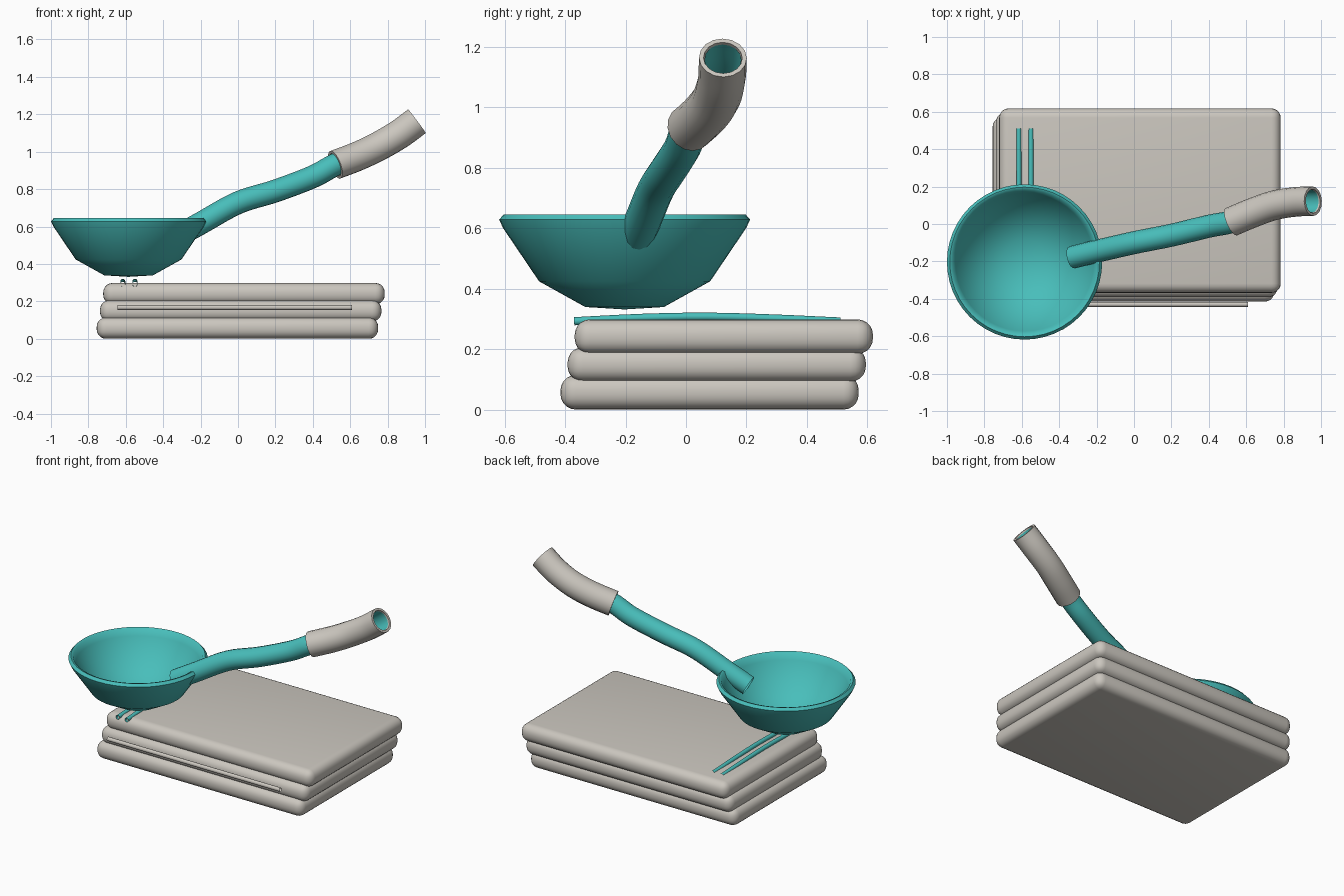
import bpy, bmesh, math
from mathutils import Vector

if "Cube" in bpy.data.objects:
    bpy.data.objects.remove(bpy.data.objects["Cube"])


def make_mat(name, rgb):
    m = bpy.data.materials.new(name)
    m.diffuse_color = (*rgb, 1)
    m.use_nodes = True
    m.node_tree.nodes["Principled BSDF"].inputs["Base Color"].default_value = m.diffuse_color
    return m


TEAL = make_mat("teal", (0.065, 0.515, 0.495))
GREY = make_mat("warm_grey", (0.60, 0.57, 0.52))


def finish(name, bm, mat, angle=40):
    me = bpy.data.meshes.new(name)
    bm.to_mesh(me)
    bm.free()
    ob = bpy.data.objects.new(name, me)
    bpy.context.collection.objects.link(ob)
    me.materials.append(mat)
    bpy.ops.object.select_all(action='DESELECT')
    ob.select_set(True)
    bpy.context.view_layer.objects.active = ob
    bpy.ops.object.shade_smooth_by_angle(angle=math.radians(angle))
    return ob


def bridge(bm, a, b):
    n = len(a)
    for i in range(n):
        j = (i + 1) % n
        bm.faces.new((a[i], a[j], b[j], b[i]))


def smooth_path(pts, steps):
    """Catmull-Rom samples through the points."""
    p = [Vector(q) for q in pts]
    p = [2 * p[0] - p[1]] + p + [2 * p[-1] - p[-2]]
    out = []
    for i in range(1, len(p) - 2):
        a, b, c, d = p[i - 1:i + 3]
        for k in range(steps):
            t = k / steps
            out.append(0.5 * (2 * b + (c - a) * t + (2 * a - 5 * b + 4 * c - d) * t ** 2
                              + (3 * b - a - 3 * c + d) * t ** 3))
    return out + [p[-2]]


def tube(name, pts, radius, mat, sides=16, steps=6, inner=None):
    """Open tube along a path; with an inner radius it gets a wall and end rims."""
    path = smooth_path(pts, steps)
    bm = bmesh.new()

    def rings(r):
        out = []
        for i, c in enumerate(path):
            tan = (path[min(i + 1, len(path) - 1)] - path[max(i - 1, 0)]).normalized()
            u = tan.cross(Vector((0, 0, 1))).normalized()
            v = u.cross(tan)
            out.append([bm.verts.new(c + r * (u * math.cos(a) + v * math.sin(a)))
                        for a in (-2 * math.pi * k / sides for k in range(sides))])
        return out

    loops = rings(radius)
    if inner:
        loops += rings(inner)[::-1]
        loops.append(loops[0])
    for a, b in zip(loops, loops[1:]):
        bridge(bm, a, b)
    if inner:
        bmesh.ops.recalc_face_normals(bm, faces=bm.faces)
    return finish(name, bm, mat)


# Stack of three rounded slabs, each shifted a little
for i, name in enumerate(("bottom_slab", "middle_slab", "top_slab")):
    bm = bmesh.new()
    bmesh.ops.create_cube(bm, size=1)
    bmesh.ops.scale(bm, vec=(1.505, 0.986, 0.114), verts=bm.verts)
    bmesh.ops.bevel(bm, geom=bm.edges[:], offset=0.05, segments=5,
                    profile=0.5, affect='EDGES')
    bmesh.ops.translate(bm, vec=(-0.003 + 0.0175 * i, 0.078 + 0.0235 * i, 0.057 + 0.092 * i),
                        verts=bm.verts)
    finish(name, bm, GREY)

# Bowl: lathed profile, outside then over the rim and down the inside
CX, CY, SEG = -0.585, -0.203, 48
profile = [(0.13, 0.339), (0.283, 0.424), (0.402, 0.60), (0.415, 0.628), (0.40, 0.645),
           (0.385, 0.64), (0.37, 0.60), (0.26, 0.445), (0.12, 0.366)]
bm = bmesh.new()
loops = [[bm.verts.new((CX + r * math.cos(2 * math.pi * k / SEG),
                        CY + r * math.sin(2 * math.pi * k / SEG), z)) for k in range(SEG)]
         for r, z in profile]
for a, b in zip(loops, loops[1:]):
    bridge(bm, a, b)
for loop, z in ((loops[0], 0.331), (loops[-1], 0.357)):
    tip = bm.verts.new((CX, CY, z))
    for k in range(SEG):
        bm.faces.new((loop[k], loop[(k + 1) % SEG], tip))
bmesh.ops.recalc_face_normals(bm, faces=bm.faces)
finish("bowl", bm, TEAL, 60)

# Long hollow handle and the sleeve around its end
grip_path = [(0.52, 0.012, 0.93), (0.64, 0.062, 0.976), (0.75, 0.10, 1.028),
             (0.86, 0.118, 1.092), (0.957, 0.122, 1.163)]
handle_path = [(-0.33, -0.178, 0.545), (-0.2, -0.146, 0.617), (0, -0.10, 0.727),
               (0.2, -0.06, 0.79), (0.4, -0.012, 0.866)]
tube("handle", handle_path + grip_path[:-1] + [(0.95, 0.122, 1.158)], 0.061, TEAL)
tube("handle_grip", grip_path, 0.079, GREY, inner=0.064)

# Pair of thin arched sticks lying on the stack
for side, x in (("left", -0.616), ("right", -0.551)):
    tube(side + "_stick", [(x, -0.37, 0.292), (x, -0.15, 0.303), (x, 0.07, 0.307),
                           (x, 0.29, 0.301), (x, 0.51, 0.291)],
         0.0135, TEAL, sides=12, steps=3)

# Thin open rod along the front of the stack
tube("front_rod", [(-0.645, -0.43, 0.167), (0.61, -0.43, 0.167)], 0.0128, GREY,
     sides=12, steps=1)
